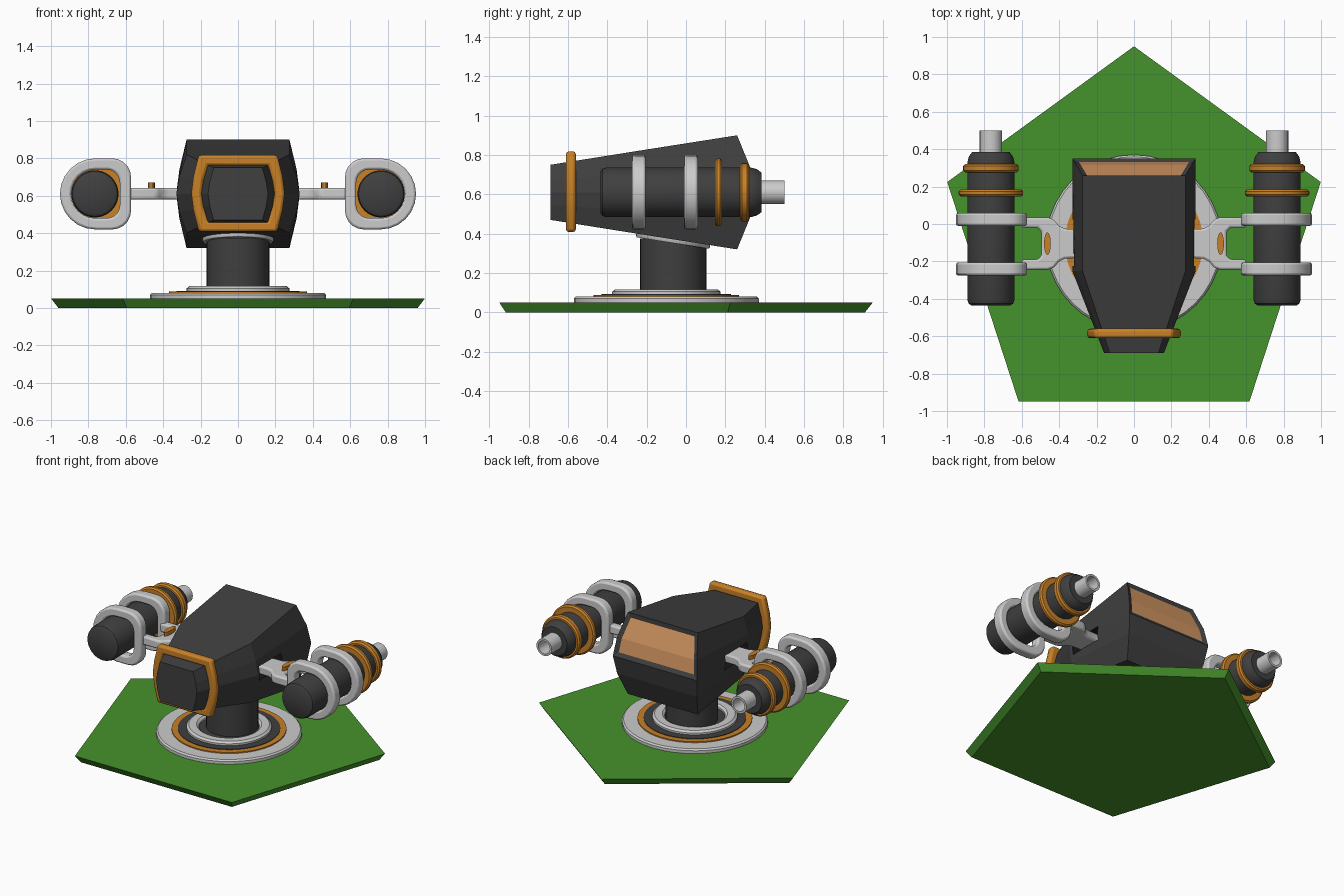
import bpy, bmesh, math
from mathutils import Matrix, Vector

if "Cube" in bpy.data.objects:
    bpy.data.objects.remove(bpy.data.objects["Cube"])


def mat(name, rgb):
    m = bpy.data.materials.new(name)
    m.diffuse_color = (*rgb, 1)
    m.use_nodes = True
    m.node_tree.nodes["Principled BSDF"].inputs["Base Color"].default_value = m.diffuse_color
    return m


DARK = mat("dark", (0.05, 0.05, 0.05))
ORANGE = mat("orange", (0.58, 0.22, 0.02))
GREEN = mat("green", (0.06, 0.29, 0.025))
GLASS = mat("window", (0.64, 0.30, 0.12))
BLACK = mat("black", (0.01, 0.01, 0.01))


def finish(name, bm, mats=(), bevel=0, smooth=False):
    bmesh.ops.recalc_face_normals(bm, faces=bm.faces)
    me = bpy.data.meshes.new(name)
    bm.to_mesh(me)
    bm.free()
    ob = bpy.data.objects.new(name, me)
    bpy.context.collection.objects.link(ob)
    for m in mats:
        me.materials.append(m)
    if smooth:
        bpy.ops.object.select_all(action='DESELECT')
        ob.select_set(True)
        bpy.context.view_layer.objects.active = ob
        bpy.ops.object.shade_smooth_by_angle(angle=math.radians(35))
    if bevel:
        b = ob.modifiers.new("bevel", 'BEVEL')
        b.width, b.segments, b.limit_method = bevel, 2, 'ANGLE'
    return ob


def loft(bm, loops, close=False, caps=False):
    rows = [[bm.verts.new(p) for p in l] for l in loops]
    n = len(rows[0])
    pairs = list(zip(rows, rows[1:])) + ([(rows[-1], rows[0])] if close else [])
    for a, b in pairs:
        for i in range(n):
            j = (i + 1) % n
            bm.faces.new((a[i], a[j], b[j], b[i]))
    if caps:
        bm.faces.new(rows[0])
        bm.faces.new(rows[-1])
    return rows


def lathe(name, prof, center, mats=(), along_y=False, ring=False, n=40, smooth=True, turn=0):
    """Revolve (radius, height) points; ring=True closes the profile into a tube."""
    bm = bmesh.new()
    loops = [[(r * math.cos(turn + 2 * math.pi * i / n), r * math.sin(turn + 2 * math.pi * i / n), h)
              for i in range(n)] for r, h in prof]
    loft(bm, loops, close=ring, caps=not ring)
    if along_y:
        bmesh.ops.transform(bm, matrix=Matrix.Rotation(-math.pi / 2, 4, 'X'), verts=bm.verts)
    bmesh.ops.translate(bm, vec=Vector(center), verts=bm.verts)
    return finish(name, bm, mats, smooth=smooth)


def band(name, outer, inner, y0, y1, mats=(), bevel=0.012):
    """Flat (x, z) ring extruded along y."""
    bm = bmesh.new()
    loft(bm, [[(x, y, z) for x, z in l] for l, y in
              ((outer, y0), (outer, y1), (inner, y1), (inner, y0))], close=True)
    return finish(name, bm, mats, bevel, smooth=True)


# Ground plate and turntable
CY = -0.10
lathe("ground_plate", [(1.01, 0), (1.05, 0.05)], (0, CY, 0), [GREEN], n=5, smooth=False, turn=math.pi / 2)
lathe("base_disc", [(0.47, 0.045), (0.47, 0.07), (0.46, 0.08)], (0, CY, 0))
lathe("base_orange_ring", [(0.37, 0.07), (0.37, 0.088), (0.33, 0.088), (0.33, 0.07)], (0, CY, 0), [ORANGE], ring=True)
lathe("base_dark_disc", [(0.33, 0.07), (0.33, 0.092)], (0, CY, 0), [DARK])
lathe("base_inner_ring", [(0.275, 0.08), (0.275, 0.105), (0.26, 0.117), (0.21, 0.117), (0.195, 0.105),
                          (0.195, 0.08)], (0, CY, 0), ring=True)

# Column and tilted collar
lathe("column", [(0.168, 0.08), (0.168, 0.375)], (0, -0.065, 0), [DARK])
collar = lathe("column_collar", [(0.185, -0.018), (0.19, -0.01), (0.19, 0.02)], (0, 0, 0))
collar.location = (0, -0.065, 0.37)
collar.rotation_euler.x = -0.157


# Body: ten-sided sections lofted from nose to back
def section(top, mid, h, ys):
    k = top + (mid - top) * 0.7
    half = [(top, h, ys[0]), (k, h * 0.45, ys[1]), (mid, 0, ys[2]), (k, -h * 0.45, ys[1]), (top, -h, ys[0])]
    return [(x, y, 0.61 + z) for x, z, y in half] + [(-x, y, 0.61 + z) for x, z, y in reversed(half)]


bm = bmesh.new()
rows = loft(bm, [section(0.13, 0.16, 0.14, (-0.69,) * 3),
                 section(0.275, 0.33, 0.21, (-0.25,) * 3),
                 section(0.275, 0.33, 0.29, (0.26, 0.325, 0.35))])
bm.faces.new(rows[0])
back = [bm.faces.new([rows[-1][i] for i in (a, a + 1, 8 - a, 9 - a)]) for a in range(4)]
bmesh.ops.recalc_face_normals(bm, faces=bm.faces)
for f in back[:2]:
    f.material_index = 1
rim = bmesh.ops.inset_region(bm, faces=back[:2], thickness=0.03, depth=-0.012, use_even_offset=True)
for f in rim["faces"]:
    f.material_index = 0
body = finish("body", bm, [DARK, GLASS, BLACK])

# Side slots for the arms
for s, side in ((-1, "left"), (1, "right")):
    bm = bmesh.new()
    bmesh.ops.create_cube(bm, size=1, matrix=Matrix.Translation((s * 0.34, CY, 0.61))
                          @ Matrix.Diagonal((0.2, 0.25, 0.1, 1)))
    cutter = finish(side + "_slot_cutter", bm, [BLACK])
    cutter.hide_render = True
    cutter.hide_viewport = True
    cut = body.modifiers.new("slot", 'BOOLEAN')
    cut.object, cut.solver = cutter, 'EXACT'


# Nose band
def hexagon(top, mid, h):
    k = top + (mid - top) * 0.7
    half = [(top, h), (k, h * 0.45), (mid, 0), (k, -h * 0.45), (top, -h)]
    return [(x, 0.613 + z) for x, z in half] + [(-x, 0.613 + z) for x, z in reversed(half)]


band("nose_band", hexagon(0.21, 0.25, 0.205), hexagon(0.16, 0.195, 0.15), -0.61, -0.56, [ORANGE], 0.015)


# Clamp outline: round outside, rounded square on the arm side
def clamp_loop(s, r, corner):
    pts = [(r * math.cos(a), r * math.sin(a)) for a in
           (math.radians(-90 + 15 * i) for i in range(13))]
    for sx, sz, start in ((-1, 1, 90), (-1, -1, 180)):
        for i in range(6):
            a = math.radians(start + 18 * i)
            pts.append((sx * (r - corner) + corner * math.cos(a), sz * (r - corner) + corner * math.sin(a)))
    return [(s * (0.762 + x), 0.61 + z) for x, z in pts]


# Guns and arms on both sides
for s, side in ((-1, "left"), (1, "right")):
    gun = (s * 0.765, 0, 0.61)
    lathe(side + "_gun_barrel", [(0.105, -0.435), (0.12, -0.425), (0.126, -0.405), (0.126, 0.33), (0.118, 0.36),
                                 (0.10, 0.385)], gun, [DARK], along_y=True)
    lathe(side + "_gun_nozzle", [(0.06, 0.37), (0.06, 0.50), (0.045, 0.50), (0.045, 0.37)],
          gun, along_y=True, ring=True, n=24)
    for name, r, y0, y1 in (("wide", 0.172, 0.148, 0.184), ("narrow", 0.148, 0.275, 0.32)):
        lathe(f"{side}_gun_{name}_band", [(0.115, y0), (r - 0.01, y0), (r, y0 + 0.01), (r, y1 - 0.01),
                                          (r - 0.01, y1), (0.115, y1)], gun, [ORANGE], along_y=True, ring=True)
    for name, y0, y1 in (("front", -0.275, -0.205), ("rear", -0.01, 0.06)):
        band(f"{side}_{name}_clamp", clamp_loop(s, 0.19, 0.10), clamp_loop(s, 0.13, 0.07), y0, y1)

    # Forked arm
    half = [(0.25, 0.075), (0.37, 0.08), (0.40, 0.095), (0.43, 0.13), (0.46, 0.14), (0.60, 0.14), (0.60, 0.085),
            (0.515, 0.085), (0.495, 0.065)]
    outline = half + [(x, -y) for x, y in reversed(half)]
    bm = bmesh.new()
    loft(bm, [[(s * x, CY - 0.005 + y, z) for x, y in outline] for z in (0.58, 0.642)], caps=True)
    finish(side + "_fork_arm", bm, bevel=0.012, smooth=True)

    # Oval pin
    pin = lathe(side + "_arm_pin", [(0.06, 0.62), (0.06, 0.67)], (0, 0, 0), [ORANGE], n=24)
    pin.scale.x = 0.3
    pin.location = (s * 0.463, CY - 0.005, 0)
